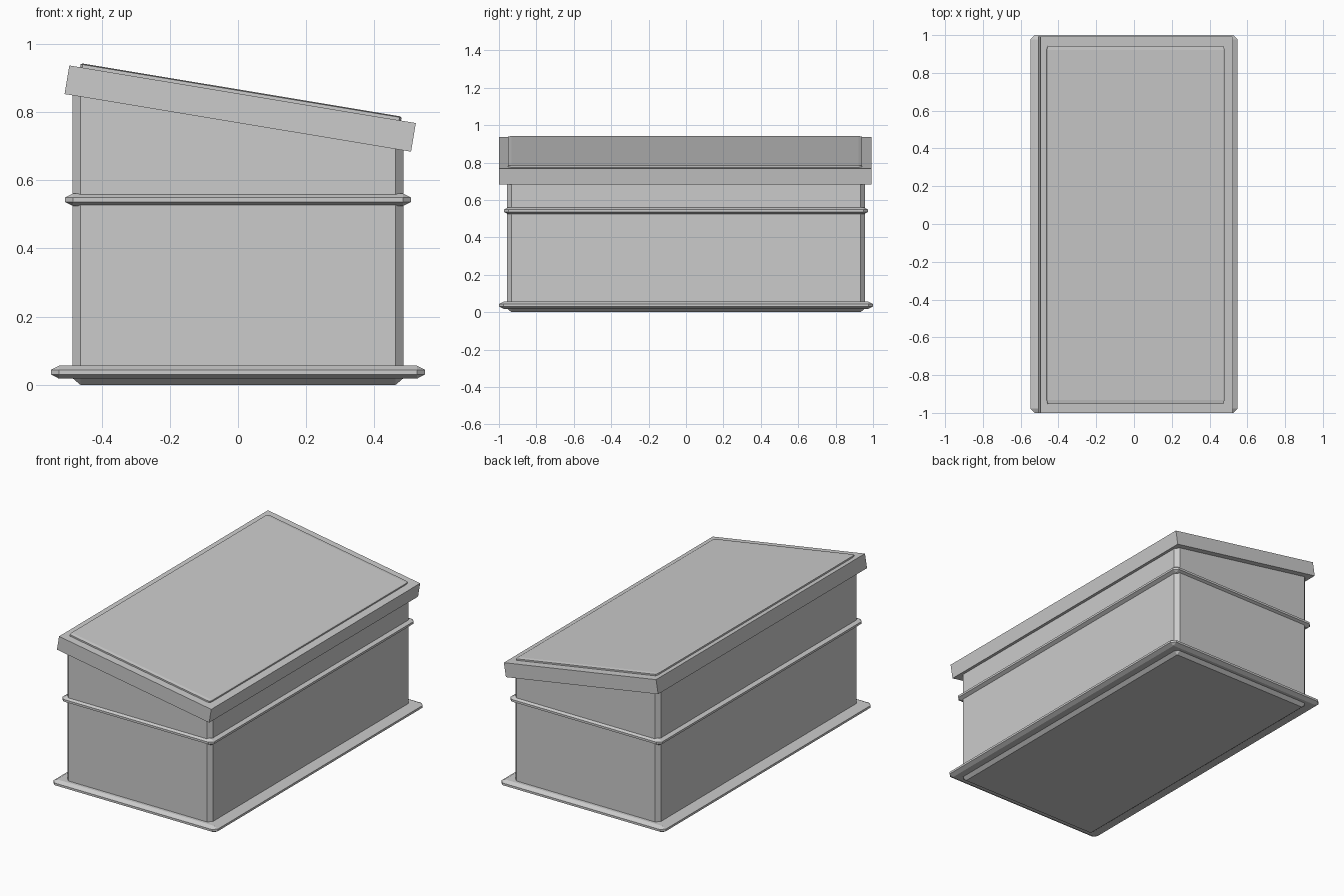
import bpy, bmesh
from math import atan
from mathutils import Vector, Matrix
from itertools import product

if "Cube" in bpy.data.objects:
    bpy.data.objects.remove(bpy.data.objects["Cube"])

SLOPE = 0.1663
TILT = Matrix.Translation((0.0065, -0.004, 0.810)) @ Matrix.Rotation(atan(SLOPE), 4, 'Y')


def block(name, half, centre, chamfer=None, shear_top=0.0, matrix=Matrix()):
    """Box with a one-step chamfer of separate width along x, y and z."""
    bm = bmesh.new()
    half, centre = Vector(half), Vector(centre)
    for s in product((-1, 1), repeat=3):
        for axis in range(3 if chamfer else 1):
            p = [s[i] * (half[i] - (chamfer[i] if chamfer and i != axis else 0)) for i in range(3)]
            bm.verts.new(Vector(p) + centre)
    bmesh.ops.convex_hull(bm, input=bm.verts[:])
    bmesh.ops.dissolve_limit(bm, angle_limit=0.005, verts=bm.verts[:], edges=bm.edges[:])
    for v in bm.verts:
        if v.co.z > centre.z:
            v.co.z -= shear_top * v.co.x
    bmesh.ops.recalc_face_normals(bm, faces=bm.faces[:])
    bm.transform(matrix)
    mesh = bpy.data.meshes.new(name)
    bm.to_mesh(mesh)
    bm.free()
    ob = bpy.data.objects.new(name, mesh)
    bpy.context.collection.objects.link(ob)
    return ob


# Main box, its top slanted to tuck inside the lid
block("body", (0.486, 0.957, 0.402), (0, 0, 0.402), (0.0235, 0.0235, 0.02), SLOPE)

# Base skirt and the band around the walls
block("base_plate", (0.549, 1.0, 0.019), (0, 0, 0.037), (0.024, 0.024, 0.0125))
block("trim_band", (0.507, 0.973, 0.0185), (0, 0, 0.5425), (0.023, 0.023, 0.012))

# Tilted lid with a slightly raised panel
block("lid", (0.515, 0.996, 0.0425), (0, 0, 0), matrix=TILT)
block("lid_panel", (0.477, 0.947, 0.015), (-0.006, -0.001, 0.0395), (0.006, 0.02, 0.003), matrix=TILT)
